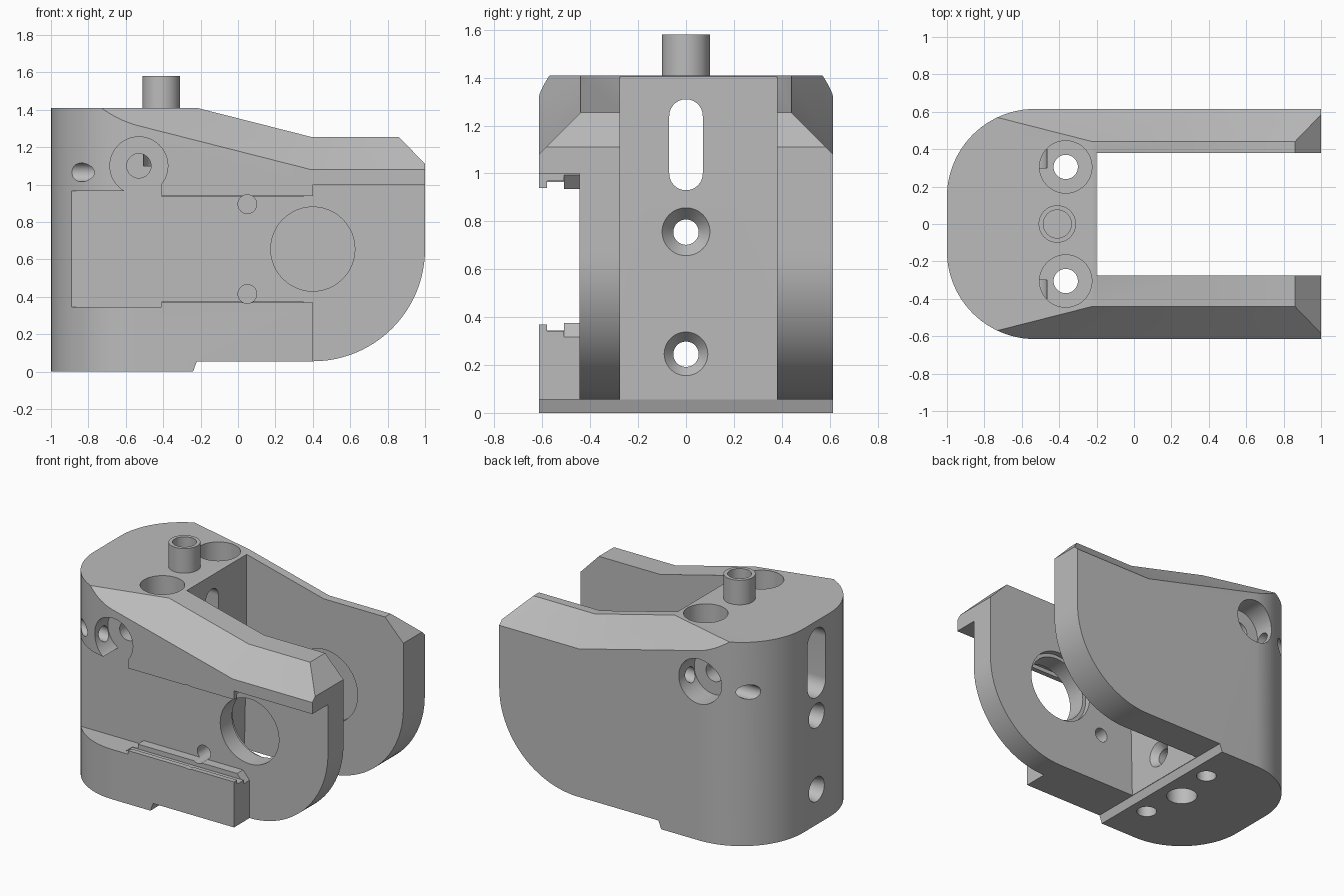
import bpy, bmesh
from math import sin, cos, pi, radians
from mathutils import Matrix, Vector

if "Cube" in bpy.data.objects:
    bpy.data.objects.remove(bpy.data.objects["Cube"])

grey = bpy.data.materials.new("neutral_grey")
grey.use_nodes = True
grey.diffuse_color = (0.5, 0.5, 0.5, 1)
grey.node_tree.nodes["Principled BSDF"].inputs["Base Color"].default_value = (0.5, 0.5, 0.5, 1)


def make_object(name, bm):
    bmesh.ops.recalc_face_normals(bm, faces=bm.faces[:])
    mesh = bpy.data.meshes.new(name)
    bm.to_mesh(mesh)
    bm.free()
    mesh.materials.append(grey)
    obj = bpy.data.objects.new(name, mesh)
    bpy.context.collection.objects.link(obj)
    return obj


def loft(name, rings):
    """Closed solid through rings of equal point count."""
    bm = bmesh.new()
    rows = [[bm.verts.new(p) for p in ring] for ring in rings]
    count = len(rows[0])
    for a, b in zip(rows, rows[1:]):
        for i in range(count):
            j = (i + 1) % count
            bm.faces.new((a[i], a[j], b[j], b[i]))
    bm.faces.new(rows[0])
    bm.faces.new(rows[-1])
    return make_object(name, bm)


PLACE = {"X": lambda a, b, t: (t, a, b),
         "Y": lambda a, b, t: (a, t, b),
         "Z": lambda a, b, t: (a, b, t)}


def prism(name, points, axis, lo, hi):
    return loft(name, [[PLACE[axis](a, b, t) for a, b in points] for t in (lo, hi)])


def arc(cx, cy, r, start, end, steps=24):
    angles = [radians(start + (end - start) * i / steps) for i in range(steps + 1)]
    return [(cx + r * cos(a), cy + r * sin(a)) for a in angles]


def boolean(target, tool, operation="DIFFERENCE"):
    mod = target.modifiers.new("cut", "BOOLEAN")
    mod.operation, mod.solver, mod.object = operation, "EXACT", tool
    bpy.context.view_layer.update()
    graph = bpy.context.evaluated_depsgraph_get()
    mesh = bpy.data.meshes.new_from_object(target.evaluated_get(graph))
    target.modifiers.clear()
    target.data = mesh
    bpy.data.objects.remove(tool)


def cut_box(x0, x1, y0, y1, z0, z1):
    boolean(body, prism("cutter", [(x0, z0), (x1, z0), (x1, z1), (x0, z1)], "Y", y0, y1))


def cut_hole(axis, a, b, r, lo, hi, r_end=None):
    rings = [[PLACE[axis](p, q, t) for p, q in arc(a, b, rad, 0, 352.5, 47)]
             for t, rad in ((lo, r), (hi, r_end or r))]
    boolean(body, loft("cutter", rings))


def cut_slot(r, z0, z1, x0, x1):
    points = arc(0, z1, r, 0, 180) + arc(0, z0, r, 180, 360)
    boolean(body, prism("cutter", points, "X", x0, x1))


# Body: rounded plan crossed with the side profile
W = 0.615
R = 0.47
plan = ([(1.1, -W), (1.1, W)] + arc(R - 1, W - R, R, 90, 180)
        + arc(R - 1, R - W, R, 180, 270))
body = prism("bracket_body", plan, "Z", -0.1, 1.6)
side = ([(-1.1, 0), (-0.24, 0), (-0.22, 0.055)] + arc(0.4, 0.655, 0.6, -90, 0)
        + [(1, 1.11), (0.86, 1.255), (0.39, 1.255), (-0.22, 1.41), (-1.1, 1.41)])
boolean(body, prism("profile", side, "Y", -1, 1), "INTERSECT")

# Sloped chamfers along both upper outer edges
for s in (-1, 1):
    stations = [(-1.2, 1.08 + 0.254 * 1.59), (0.39, 1.08), (1.2, 1.08)]
    rings = [[(x, s * 0.8, z - 0.185), (x, s * 0.3, z + 0.315), (x, s * 0.8, z + 0.5)]
             for x, z in stations]
    boolean(body, loft("cutter", rings))

# Fork opening, with a lightly tapered lower wall
opening = [(-0.22, -0.1), (1.2, -0.1), (1.2, 1.6), (-0.2, 1.6), (-0.2, 0.86)]
boolean(body, prism("cutter", opening, "Y", -0.275, 0.38))

# Front cover recess with its lips, groove and open tail
FLOOR = -0.445
MID = 0.655
cut_box(-1.2, 0.45, -0.8, FLOOR, MID - 0.28, MID + 0.28)
cut_box(-1.2, -0.41, -0.8, FLOOR, MID - 0.31, MID + 0.31)
cut_box(-0.45, 0.45, -0.58, -0.51, MID - 0.313, MID + 0.313)
cut_box(-0.45, 0.45, -0.8, -0.55, MID - 0.285, MID + 0.285)
cut_box(0.4, 1.2, -0.8, FLOOR, -0.2, 1.0)
for s in (-1, 1):
    lead_in = [(0.35, MID + s * 0.27), (0.35, MID + s * 0.28),
               (0.41, MID + s * 0.35), (0.41, MID + s * 0.27)]
    boolean(body, prism("cutter", lead_in, "Y", -0.51, FLOOR))

# Bearing hole in the front arm, matching seats inside both arms
cut_hole("Y", 0.4, MID, 0.225, -0.8, -0.2)
cut_hole("Y", 0.4, MID, 0.25, -0.315, -0.2)
cut_hole("Y", 0.4, MID, 0.25, 0.3, 0.42)
for s in (-1, 1):
    cut_hole("Y", 0.05, MID + s * 0.24, 0.05, -0.8, -0.2)

# Round side pockets, pin holes and cross drillings
cut_box(-0.6, -0.41, -0.8, FLOOR, 0.9, 1.0)
for s in (-1, 1):
    cut_hole("Y", -0.53, 1.1, 0.155, s * 0.8, s * 0.445)
    cut_hole("Y", -0.53, 1.1, 0.065, s * 0.6, s * 0.3)
    cut_hole("X", s * 0.5, 1.065, 0.05, -1.1, -0.3)

# Screw holes from the top
for s in (-1, 1):
    cut_hole("Z", -0.365, s * 0.305, 0.065, -0.1, 1.5)
    cut_hole("Z", -0.365, s * 0.305, 0.14, 1.1, 1.6)
cut_hole("Z", -0.41, 0, 0.1, -0.1, 0.12)

# Rear slot and flared holes through the end wall
cut_slot(0.07, 1.0, 1.24, -1.2, 0)
cut_slot(0.1, 0.98, 1.26, -1.2, -0.75)
for z in (0.245, 0.755):
    cut_hole("X", 0, z, 0.053, -1.2, 0)
    cut_hole("X", 0, z, 0.095, -1.05, -0.85, 0.053)
    cut_hole("X", 0, z, 0.052, -0.26, -0.19, 0.11)

# Tubular post on the top
profile = [(0.1, 1.4), (0.1, 1.58), (0.075, 1.58), (0.075, 1.42)]
tube = loft("top_post", [[(x - 0.41, y, z) for x, y in arc(0, 0, r, 0, 352.5, 47)]
                         for r, z in profile])

for obj in (body, tube):
    bpy.ops.object.select_all(action="DESELECT")
    obj.select_set(True)
    bpy.context.view_layer.objects.active = obj
    bpy.ops.object.shade_smooth_by_angle(angle=radians(30))
